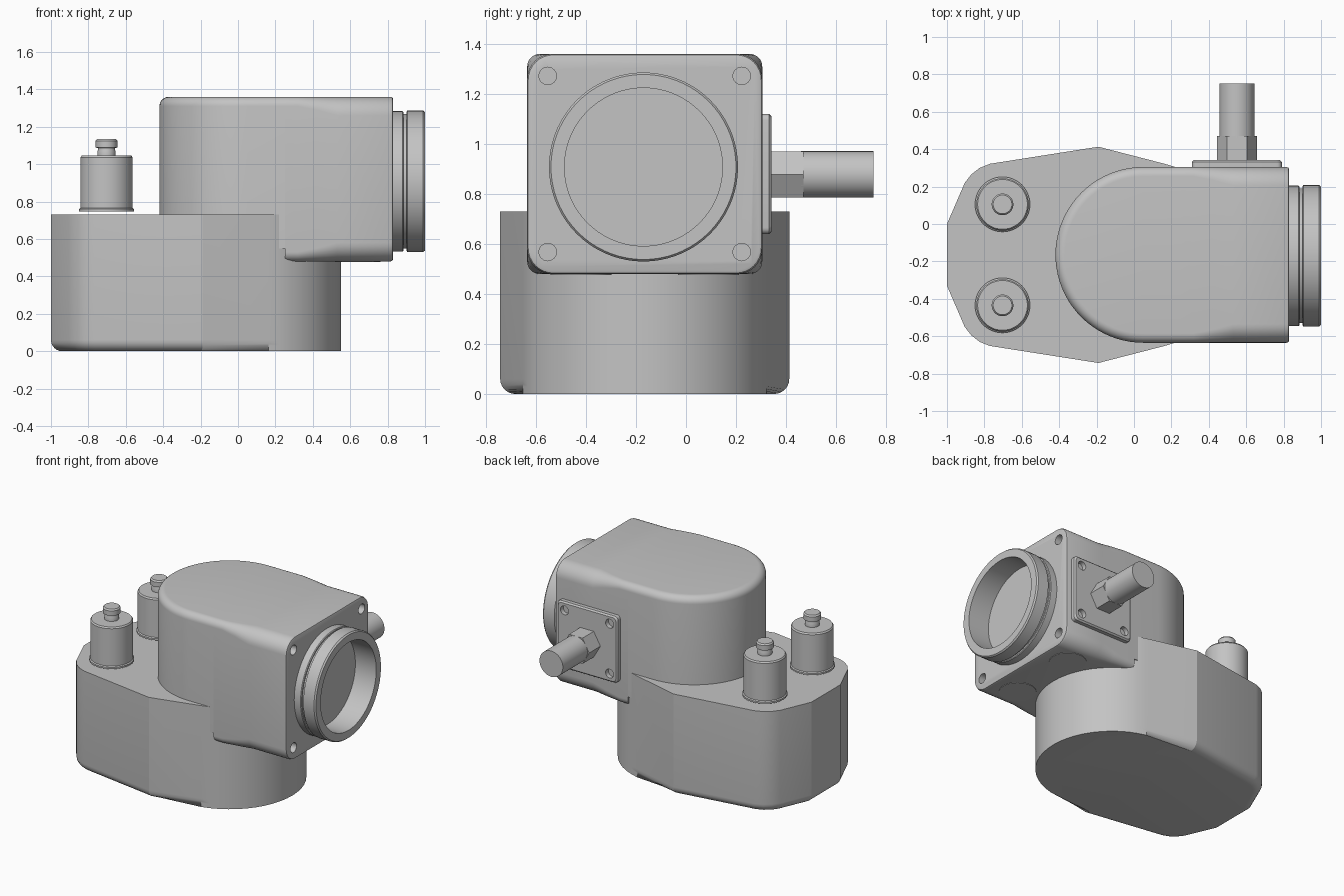
import bpy, bmesh
from math import sin, cos, pi, radians

if "Cube" in bpy.data.objects:
    bpy.data.objects.remove(bpy.data.objects["Cube"], do_unlink=True)

grey = bpy.data.materials.new("cast_grey")
grey.use_nodes = True
GREY = (0.55, 0.55, 0.55, 1)
grey.diffuse_color = GREY
grey.node_tree.nodes["Principled BSDF"].inputs["Base Color"].default_value = GREY

MID = -0.165  # y of the body's symmetry plane
PLACE = {"X": lambda a, b, t: (t, a, b),
         "Y": lambda a, b, t: (a, t, b),
         "Z": lambda a, b, t: (a, b, t)}


def loft(name, axis, rings, bevel=0):
    """Skin closed 2D rings, each (points, position), along an axis and cap the ends."""
    bm = bmesh.new()
    loops = [[bm.verts.new(PLACE[axis](a, b, t)) for a, b in pts] for pts, t in rings]
    n = len(loops[0])
    for low, high in zip(loops, loops[1:]):
        for i in range(n):
            j = (i + 1) % n
            bm.faces.new((low[i], low[j], high[j], high[i]))
    first = bm.faces.new(loops[0])
    bm.faces.new(loops[-1])
    if bevel:
        bmesh.ops.bevel(bm, geom=list(first.edges), offset=bevel, segments=6,
                        profile=0.5, affect="EDGES")
    bmesh.ops.recalc_face_normals(bm, faces=bm.faces[:])
    mesh = bpy.data.meshes.new(name)
    bm.to_mesh(mesh)
    bm.free()
    mesh.materials.append(grey)
    ob = bpy.data.objects.new(name, mesh)
    bpy.context.collection.objects.link(ob)
    return ob


def circle(a, b, r, n=48):
    return [(a + r * cos(2 * pi * i / n), b + r * sin(2 * pi * i / n)) for i in range(n)]


def lathe(name, axis, a, b, profile, n=48):
    return loft(name, axis, [(circle(a, b, r, n), t) for r, t in profile])


def rounded_rect(a, b, w, h, r, steps=8):
    pts = []
    for q, (sa, sb) in enumerate([(1, 1), (-1, 1), (-1, -1), (1, -1)]):
        for i in range(steps + 1):
            ang = (q + i / steps) * pi / 2
            pts.append((a + sa * (w - r) + r * cos(ang), b + sb * (h - r) + r * sin(ang)))
    return pts


def drill(ob, cutters):
    """Cut holes for good, then drop the cutters."""
    for cutter in cutters:
        mod = ob.modifiers.new("hole", "BOOLEAN")
        mod.operation = "DIFFERENCE"
        mod.solver = "EXACT"
        mod.object = cutter
        bpy.context.view_layer.objects.active = ob
        bpy.ops.object.modifier_apply(modifier=mod.name)
        bpy.data.objects.remove(cutter, do_unlink=True)


def smooth(ob, angle=30):
    bpy.ops.object.select_all(action="DESELECT")
    ob.select_set(True)
    bpy.context.view_layer.objects.active = ob
    bpy.ops.object.shade_smooth_by_angle(angle=radians(angle))


parts = []

# Lower case: tapered left end, round right end, rounded bottom edge
side = [(-1, 0.165), (-0.905, 0.385), (-0.87, 0.43), (-0.825, 0.465),
        (-0.77, 0.487), (-0.19, 0.578)]
arc = [(0.05 + 0.5 * cos(radians(d)), 0.5 * sin(radians(d))) for d in range(77, -78, -7)]
outline = side + arc + [(x, -y) for x, y in reversed(side)]
outline = [(x, MID + y) for x, y in outline]
base = loft("lower_case", "Z", [(outline, 0), (outline, 0.73)], bevel=0.06)
smooth(base, 20)

# Upper housing, round rear part with a rounded top edge
SEAM, EDGE, TOP = 0.25, 0.05, 1.36


def d_shape(inset):
    r = 0.47 - inset
    bow = [(0.05 + r * cos(pi * (0.5 + i / 40)), MID + r * sin(pi * (0.5 + i / 40)))
           for i in range(41)]
    return [(SEAM, MID + r)] + bow + [(SEAM, MID - r)]


rings = [(d_shape(0), 0.55)]
for i in range(9):
    ang = i / 8 * pi / 2
    rings.append((d_shape(EDGE * (1 - cos(ang))), TOP - EDGE + EDGE * sin(ang)))
parts.append(loft("housing_rear", "Z", rings))

# Upper housing, square front part whose corners grow rounder
MIDZ = 0.92
stations = [(SEAM, 0.05, 0), (0.32, 0.05, 0), (0.42, 0.07, 0), (0.53, 0.1, 0),
            (0.815, 0.1, 0), (0.826, 0.1, 0.004), (0.83, 0.09, 0.014)]
front = loft("housing_front", "X",
             [(rounded_rect(MID, MIDZ, 0.47 - i, 0.44 - i, r), x) for x, r, i in stations])
drill(front, [lathe("cutter", "X", MID + sy * 0.388, MIDZ + sz * 0.352,
                    [(0.035, 0.77), (0.035, 0.9)], 24)
              for sy in (-1, 1) for sz in (-1, 1)])
parts.append(front)

# Round port with a groove and an open bore
parts.append(lathe("port_ring", "X", MID - 0.005, 0.908, [
    (0.375, 0.82), (0.375, 0.88), (0.37, 0.885), (0.36, 0.885), (0.36, 0.9),
    (0.37, 0.9), (0.378, 0.905), (0.378, 0.99), (0.37, 1), (0.316, 1), (0.316, 0.834)], 72))

# Flush plugs under the overhang
for name, y in (("left_plug", 0.255), ("right_plug", -0.255)):
    parts.append(lathe(name, "Z", 0.64, MID + y, [(0.122, 0.477), (0.122, 0.49)]))

# Side plate with four holes
plate = loft("side_plate", "Y", [
    (rounded_rect(0.55, 0.88, 0.24 - i, 0.24 - i, 0.025, 4), y)
    for y, i in ((0.295, 0), (0.332, 0), (0.342, 0.01))])
drill(plate, [lathe("cutter", "Y", 0.55 + sx * 0.18, 0.88 + sz * 0.18,
                    [(0.032, 0.31), (0.032, 0.4)], 24)
              for sx in (-1, 1) for sz in (-1, 1)])
parts.append(plate)

# Hex nut and cable stub on the side plate
parts.append(lathe("hex_nut", "Y", 0.55, 0.878, [(0.107, 0.335), (0.107, 0.47)], 6))
parts.append(lathe("cable_stub", "Y", 0.55, 0.878, [(0.093, 0.46), (0.093, 0.75)]))

# Two terminals standing at the left end of the lower case
for name, y in (("rear_terminal", 0.27), ("front_terminal", -0.27)):
    parts.append(lathe(name, "Z", -0.703, MID + y, [
        (0.147, 0.748), (0.147, 0.76), (0.14, 0.766), (0.14, 1.035), (0.133, 1.045),
        (0.048, 1.045), (0.048, 1.07), (0.046, 1.075), (0.046, 1.085), (0.058, 1.09),
        (0.058, 1.125), (0.05, 1.135)]))

for part in parts:
    smooth(part)
